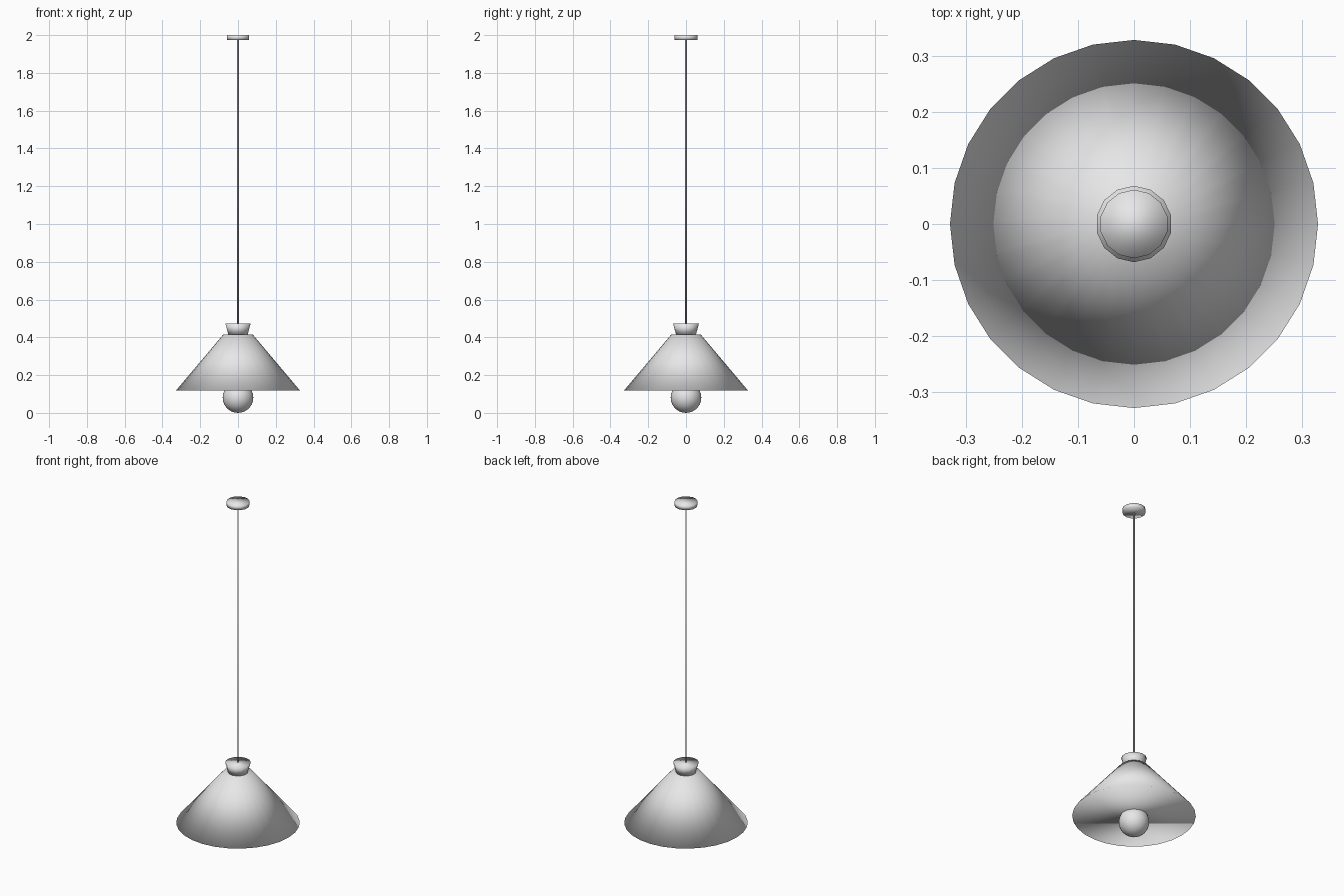
import bpy

if "Cube" in bpy.data.objects:
    bpy.data.objects.remove(bpy.data.objects["Cube"])

# Single pale grey finish
grey = bpy.data.materials.new("pale_grey")
grey.diffuse_color = (0.8, 0.8, 0.8, 1)
grey.use_nodes = True
grey.node_tree.nodes["Principled BSDF"].inputs["Base Color"].default_value = grey.diffuse_color


def finish(name):
    obj = bpy.context.object
    obj.name = name
    obj.data.materials.append(grey)
    bpy.ops.object.shade_smooth()


def frustum(name, sides, r_low, r_high, z_low, z_high):
    """Closed, softly shaded round part between two heights."""
    bpy.ops.mesh.primitive_cone_add(
        vertices=sides, radius1=r_low, radius2=r_high, depth=z_high - z_low,
        end_fill_type='NGON', location=(0, 0, (z_low + z_high) / 2))
    finish(name)


# Ceiling mount, hanging cord, flared collar and conical shade
frustum("ceiling_mount", 14, 0.061, 0.061, 1.975, 2.0)
frustum("cord", 8, 0.004, 0.004, 0.46, 1.98)
frustum("collar", 14, 0.053, 0.068, 0.415, 0.472)
frustum("shade", 28, 0.328, 0.077, 0.119, 0.416)

# Round bulb
bpy.ops.mesh.primitive_uv_sphere_add(
    segments=28, ring_count=14, radius=0.081, location=(0, 0, 0.081))
finish("bulb")
